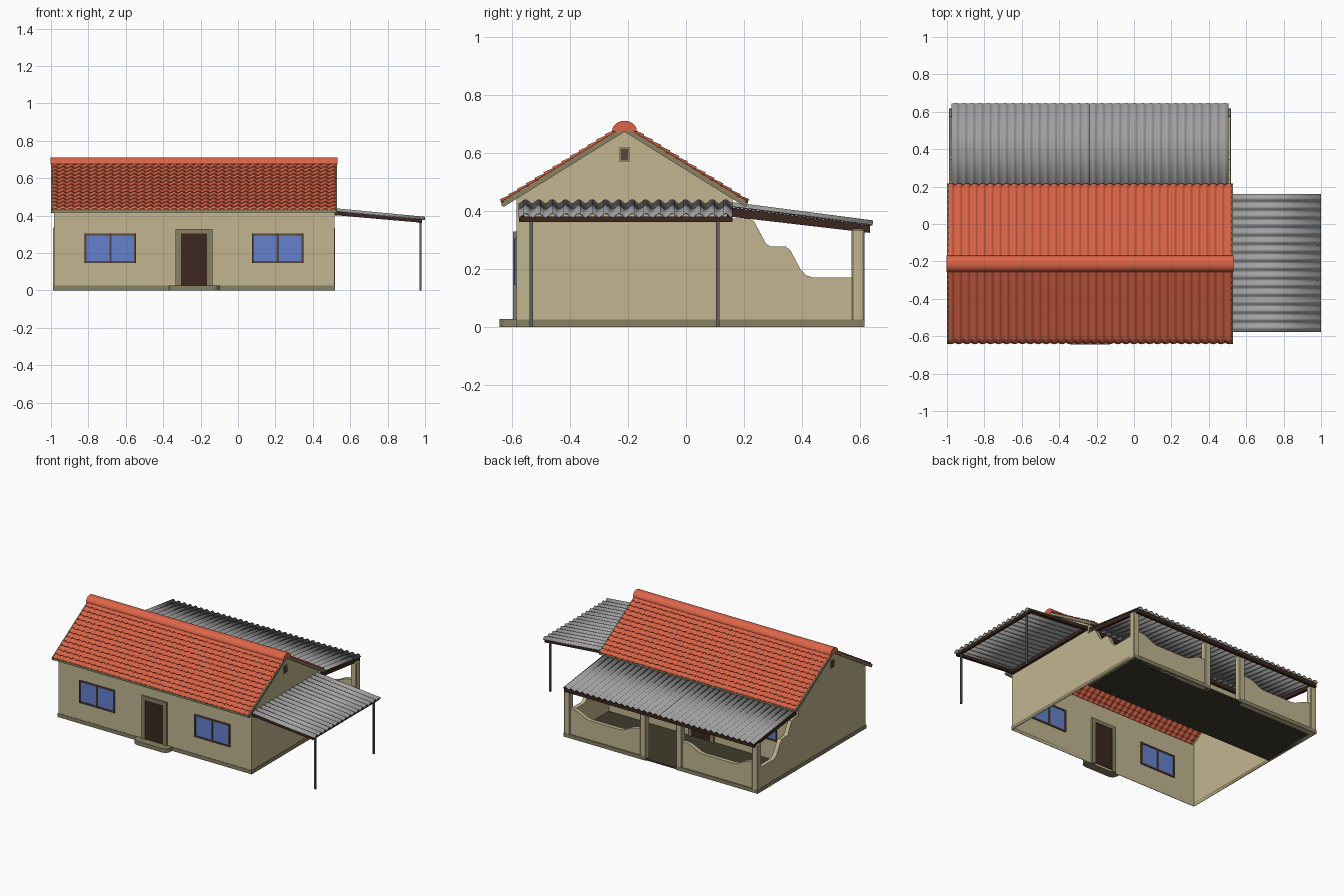
import bpy, bmesh, math
from mathutils import Vector

if "Cube" in bpy.data.objects:
    bpy.data.objects.remove(bpy.data.objects["Cube"])

CX, RY = -0.235, -0.2125          # house centre in x, ridge line in y


def material(name, rgb):
    m = bpy.data.materials.new(name)
    m.diffuse_color = (*rgb, 1)
    m.use_nodes = True
    m.node_tree.nodes["Principled BSDF"].inputs["Base Color"].default_value = m.diffuse_color
    return m


WALL = material("plaster", (0.54, 0.47, 0.28))
TRIM = material("trim", (0.25, 0.22, 0.13))
TILE = material("tile", (0.72, 0.13, 0.065))
METAL = material("sheet_metal", (0.36, 0.36, 0.36))
POST = material("post_metal", (0.12, 0.12, 0.12))
WOOD = material("dark_wood", (0.045, 0.02, 0.013))
FRAME = material("window_wood", (0.10, 0.06, 0.035))
GLASS = material("glass", (0.13, 0.22, 0.62))
FLOOR = material("floor", (0.05, 0.045, 0.025))


def make(name, verts, faces, mat, fix=True):
    me = bpy.data.meshes.new(name)
    me.from_pydata([tuple(v) for v in verts], [], faces)
    if fix:
        bm = bmesh.new()
        bm.from_mesh(me)
        bmesh.ops.recalc_face_normals(bm, faces=bm.faces)
        bm.to_mesh(me)
        bm.free()
    me.materials.append(mat)
    ob = bpy.data.objects.new(name, me)
    bpy.context.collection.objects.link(ob)
    return ob


def prism(name, axis, pts, a, b, mat, bevel=0):
    """Extrude a 2D profile along axis from a to b."""
    def place(p, t):
        return {"x": (t, p[0], p[1]), "y": (p[0], t, p[1]), "z": (p[0], p[1], t)}[axis]
    n = len(pts)
    verts = [place(p, a) for p in pts] + [place(p, b) for p in pts]
    faces = [list(range(n)), list(range(n, 2 * n))]
    faces += [[i, (i + 1) % n, (i + 1) % n + n, i + n] for i in range(n)]
    ob = make(name, verts, faces, mat)
    if bevel:
        mod = ob.modifiers.new("bevel", "BEVEL")
        mod.width = bevel
        mod.segments = 1
    return ob


def box(name, x, y, z, mat, bevel=0):
    return prism(name, "z", [(x[0], y[0]), (x[1], y[0]), (x[1], y[1]), (x[0], y[1])],
                 z[0], z[1], mat, bevel)


def sheet(name, p, across, down, waves, amp, mat, rows=1, lift=0.0, thick=0.004):
    """Corrugated sheet; rows with lift give overlapping tile courses."""
    p, across, down = Vector(p), Vector(across), Vector(down)
    nrm = across.cross(down).normalized()
    if nrm.z < 0:
        nrm = -nrm
    steps = [(i + e, lift * e) for i in range(rows) for e in (0, 1)]
    n = waves * 8
    verts = [p + across * (k / n) + down * (t / rows)
             + nrm * (h - amp * math.cos(2 * math.pi * k / 8))
             for t, h in steps for k in range(n + 1)]
    w = n + 1
    faces = [[r * w + k, r * w + k + 1, (r + 1) * w + k + 1, (r + 1) * w + k]
             for r in range(len(steps) - 1) for k in range(n)]
    ob = make(name, verts, faces, mat)
    mod = ob.modifiers.new("thickness", "SOLIDIFY")
    mod.thickness = thick
    mod.offset = 0
    for poly in ob.data.polygons:
        poly.use_smooth = True
    bpy.context.view_layer.objects.active = ob
    ob.select_set(True)
    bpy.ops.object.shade_smooth_by_angle(angle=math.radians(50))
    ob.select_set(False)
    return ob


# House shell: thin walls, open underneath and under the tiles
X0, X1, Y0, Y1 = -0.985, 0.515, -0.585, 0.16
gable = [(Y0, 0), (Y1, 0), (Y1, 0.445), (RY, 0.68), (Y0, 0.445)]
make("house_walls", [(x, y, z) for x in (X0, X1) for y, z in gable],
     [[0, 1, 2, 3, 4], [5, 6, 7, 8, 9], [0, 4, 9, 5], [1, 2, 7, 6]], WALL)

# Base band around house and porch
e = 0.003
box("base_front", (X0 - e, X1 + e), (Y0 - e, Y0), (0, 0.026), TRIM)
for i, x in enumerate((X0 - e, X1)):
    box(f"base_side_{i}", (x, x + e), (Y0 - e, 0.617), (0, 0.026), TRIM)

# Tiled roof slopes, eave boards, barge boards and ridge cap
for side, s in (("front", -1), ("back", 1)):
    sheet(f"roof_tiles_{side}", (-1.0, RY, 0.693), (1.53, 0, 0), (0, s * 0.424, -0.263),
          36, 0.006, TILE, rows=14, lift=0.005)
    y = RY + s * 0.418
    box(f"eave_board_{side}", (-0.998, 0.528), (y - 0.006, y + 0.006), (0.418, 0.434), TRIM)
chevron = [(RY - 0.428, 0.432), (RY, 0.694), (RY + 0.428, 0.432),
           (RY + 0.418, 0.414), (RY, 0.674), (RY - 0.418, 0.414)]
for i, x in enumerate((-1.0, X1)):
    prism(f"barge_board_{i}", "x", chevron, x, x + 0.015, TRIM)
arc = [(RY + 0.043 * math.cos(math.pi * k / 12), 0.675 + 0.037 * math.sin(math.pi * k / 12))
       for k in range(13)]
prism("ridge_cap", "x", arc, -1.002, 0.532, TILE)


# Windows and doors, repeated on front and back walls
def window(tag, x, y):
    w, z0, z1, f = 0.1375, 0.147, 0.305, 0.011
    box(f"window_glass_{tag}", (x - w, x + w), (y - 0.004, y + 0.004), (z0, z1), GLASS)
    for j, bx in enumerate((x - w, x - f / 2, x + w - f)):
        box(f"window_stile_{tag}_{j}", (bx, bx + f), (y - 0.009, y + 0.009), (z0, z1), FRAME)
    for j, bz in enumerate((z0, z1 - f)):
        box(f"window_rail_{tag}_{j}", (x - w, x + w), (y - 0.008, y + 0.008), (bz, bz + f), FRAME)


for side, y in (("front", Y0), ("back", Y1)):
    for i, s in enumerate((-1, 1)):
        window(f"{side}_{i}", CX + s * 0.4475, y)
        jx = CX + s * 0.084
        box(f"door_jamb_{side}_{i}", (jx - 0.014, jx + 0.014), (y - 0.012, y + 0.012),
            (0, 0.33), TRIM)
    box(f"door_lintel_{side}", (CX - 0.07, CX + 0.07), (y - 0.012, y + 0.012), (0.305, 0.33), TRIM)
    box(f"door_{side}", (CX - 0.07, CX + 0.07), (y - 0.006, y + 0.006), (0.015, 0.305), WOOD)

# Front step with rounded corners
step = [(CX - 0.135, Y0), (CX + 0.135, Y0)]
for s in (1, -1):
    q = [(CX + s * (0.095 + 0.04 * math.cos(a)), -0.605 - 0.04 * math.sin(a))
         for a in [math.pi / 10 * k for k in range(6)]]
    step += q if s == 1 else q[::-1]
prism("front_step", "z", step, 0, 0.028, TRIM)

# Gable vents
for i, x in enumerate((X0, X1)):
    box(f"vent_frame_{i}", (x - 0.005, x + 0.005), (RY - 0.019, RY + 0.019), (0.57, 0.622), TRIM)
    box(f"vent_slats_{i}", (x - 0.007, x + 0.007), (RY - 0.012, RY + 0.012), (0.577, 0.615), FRAME)

# Back porch floor, columns and shaped low walls
box("porch_floor", (X0 + 0.01, X1 - 0.01), (Y1, 0.61), (0, 0.012), FLOOR)
side_wall = [(Y1, 0), (0.6, 0), (0.6, 0.17), (0.44, 0.17), (0.415, 0.178), (0.395, 0.2),
             (0.36, 0.265), (0.345, 0.277), (0.29, 0.277), (0.275, 0.29),
             (0.235, 0.365), (0.215, 0.375), (Y1, 0.375)]
for i, s in enumerate((-1, 1)):
    prism(f"porch_side_wall_{i}", "x", side_wall, CX + s * 0.722, CX + s * 0.75, WALL)
    a, b = 0.15, 0.73
    top = []
    for k in range(21):
        u = k / 20
        t = min(1, max(0, (abs(u - 0.5) - 0.2) / 0.22))
        top.append((CX + s * (b + (a - b) * u), 0.16 + 0.045 * t * t * (3 - 2 * t)))
    prism(f"porch_back_wall_{i}", "y", [(CX + s * b, 0), *top, (CX + s * a, 0)],
          0.581, 0.609, WALL)
    xa, xb = sorted((CX + s * 0.12, CX + s * 0.752))
    box(f"porch_base_{i}", (xa, xb), (0.609, 0.617), (0, 0.026), TRIM)
    for j, d in enumerate((0.14, 0.73)):
        x = CX + s * d
        box(f"porch_column_{i}_{j}", (x - 0.023, x + 0.023), (0.572, 0.616), (0, 0.338),
            WALL, 0.005)

# Porch roof: two metal sheets on dark beams
for i, x in enumerate((-0.975, CX - 0.003)):
    sheet(f"porch_sheet_{i}", (x, Y1, 0.421 + 0.002 * i), (0.743, 0, 0), (0, 0.485, -0.063),
          17, 0.006, METAL)
for i, x in enumerate((-0.972, 0.484)):
    prism(f"porch_rafter_{i}", "x", [(Y1, 0.38), (Y1, 0.412), (0.635, 0.351), (0.635, 0.325)],
          x, x + 0.018, WOOD)
box("porch_back_beam", (-0.972, 0.502), (0.615, 0.635), (0.326, 0.352), WOOD)
box("porch_house_beam", (-0.972, 0.502), (Y1, 0.178), (0.382, 0.408), WOOD)

# Side carport: metal sheet, beams and thin posts
sheet("carport_sheet", (X1, -0.577, 0.431), (0, 0.737, 0), (0.485, 0, -0.046), 16, 0.007, METAL)
for i, y in enumerate((-0.577, 0.142)):
    prism(f"carport_rafter_{i}", "y", [(X1, 0.403), (X1, 0.424), (0.985, 0.38), (0.985, 0.362)],
          y, y + 0.018, WOOD)
box("carport_end_beam", (0.967, 0.985), (-0.577, 0.16), (0.362, 0.382), WOOD)
box("carport_house_beam", (X1, 0.533), (-0.577, 0.16), (0.4, 0.422), WOOD)
for i, y in enumerate((-0.535, 0.11)):
    box(f"carport_post_{i}", (0.97, 0.981), (y - 0.006, y + 0.006), (0, 0.37), POST)
